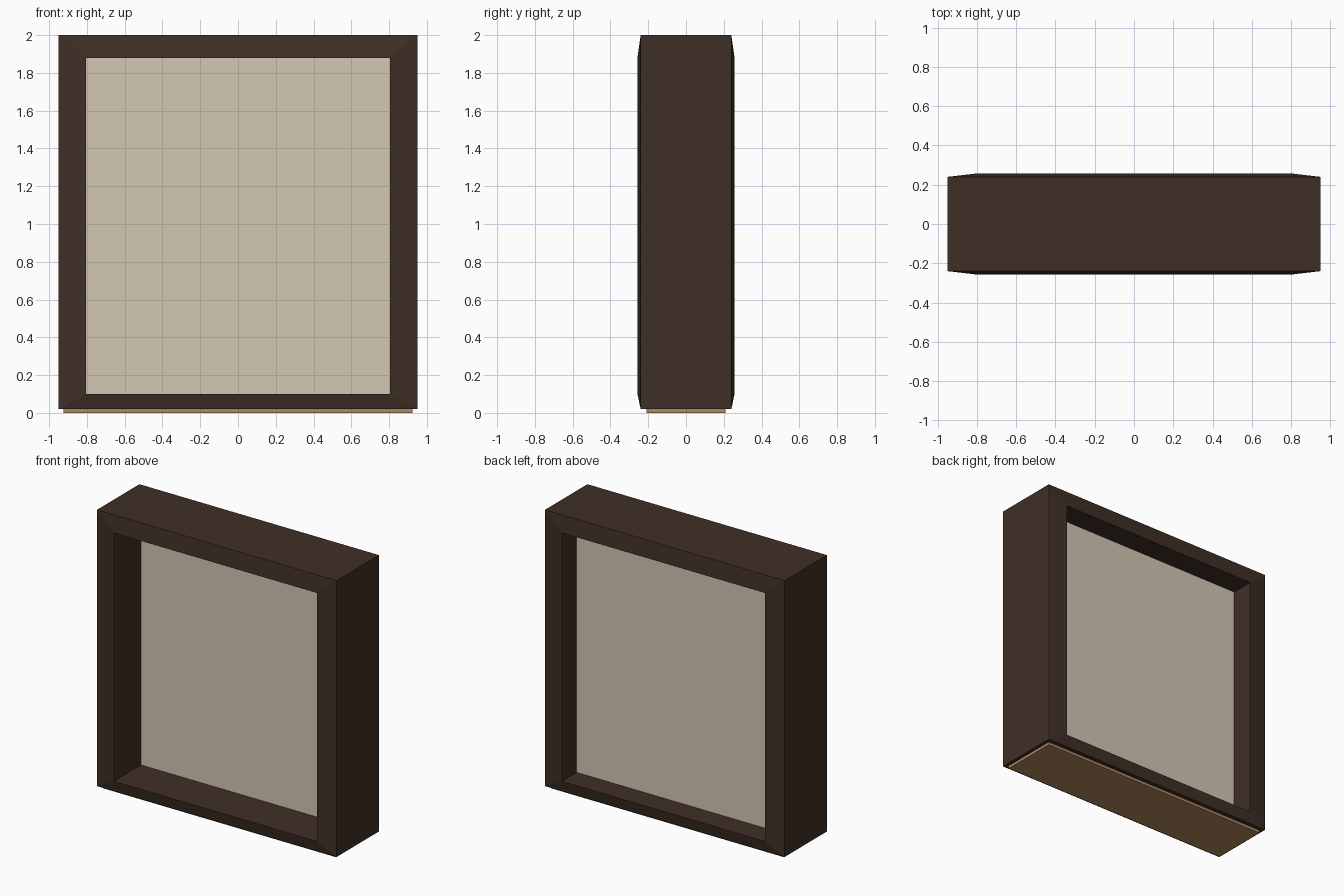
import bpy, bmesh

if "Cube" in bpy.data.objects:
    bpy.data.objects.remove(bpy.data.objects["Cube"])


def srgb(r, g, b):
    def lin(c):
        c /= 255
        return c / 12.92 if c < 0.04045 else ((c + 0.055) / 1.055) ** 2.4
    return (lin(r), lin(g), lin(b), 1)


def material(name, colour):
    m = bpy.data.materials.new(name)
    m.diffuse_color = colour
    m.use_nodes = True
    m.node_tree.nodes["Principled BSDF"].inputs["Base Color"].default_value = m.diffuse_color
    return m


dark_wood = material("dark wood", srgb(62, 47, 37))
cream = material("cream panel", srgb(212, 199, 180))
tan = material("tan base", srgb(176, 136, 94))


def finish(name, bm, mat):
    bmesh.ops.recalc_face_normals(bm, faces=bm.faces)
    mesh = bpy.data.meshes.new(name)
    bm.to_mesh(mesh)
    bm.free()
    mesh.materials.append(mat)
    obj = bpy.data.objects.new(name, mesh)
    bpy.context.collection.objects.link(obj)
    return obj


def box(name, lo, hi, mat):
    bm = bmesh.new()
    bmesh.ops.create_cube(bm, size=1)
    for v in bm.verts:
        v.co = [lo[i] if v.co[i] < 0 else hi[i] for i in range(3)]
    return finish(name, bm, mat)


# Mitred frame: four rectangular rings joined into a closed loop
OUTER = (0.95, 0.02, 2.0)     # half width, bottom, top
INNER = (0.805, 0.10, 1.88)
bm = bmesh.new()
rings = []
for (w, z0, z1), y in ((OUTER, -0.24), (INNER, -0.257), (INNER, 0.257), (OUTER, 0.24)):
    rings.append([bm.verts.new((x, y, z))
                  for x, z in ((-w, z0), (w, z0), (w, z1), (-w, z1))])
for i in range(4):
    a, b = rings[i], rings[(i + 1) % 4]
    for j in range(4):
        k = (j + 1) % 4
        bm.faces.new((a[j], a[k], b[k], b[j]))
finish("frame", bm, dark_wood)

# Recessed panel, set nearer the back
box("panel", (-0.81, 0.05, 0.095), (0.81, 0.09, 1.885), cream)

# Thin base pad under the frame
box("base_pad", (-0.925, -0.21, 0.0), (0.925, 0.21, 0.022), tan)
